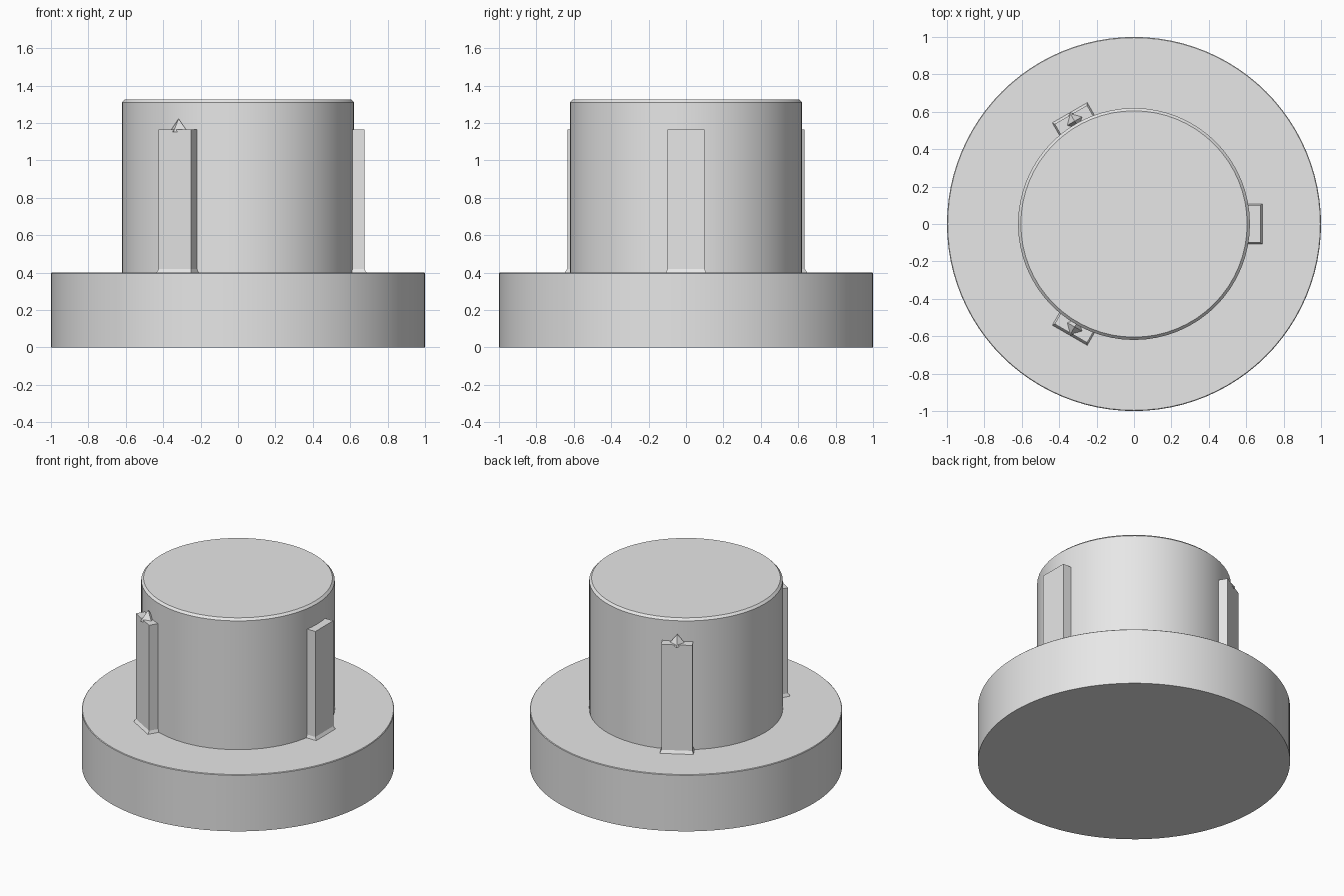
import bpy, bmesh, math
from mathutils import Matrix, Vector

if "Cube" in bpy.data.objects:
    bpy.data.objects.remove(bpy.data.objects["Cube"])

grey = bpy.data.materials.new("light grey")
grey.diffuse_color = (0.8, 0.8, 0.8, 1)
grey.use_nodes = True
grey.node_tree.nodes["Principled BSDF"].inputs["Base Color"].default_value = grey.diffuse_color


def finish(name, bm):
    bmesh.ops.recalc_face_normals(bm, faces=bm.faces)
    mesh = bpy.data.meshes.new(name)
    bm.to_mesh(mesh)
    bm.free()
    mesh.materials.append(grey)
    obj = bpy.data.objects.new(name, mesh)
    bpy.context.collection.objects.link(obj)
    return obj


def disc(name, radius, z0, z1, sides, bevel):
    bm = bmesh.new()
    bmesh.ops.create_cone(bm, cap_ends=True, segments=sides, radius1=radius,
                          radius2=radius, depth=z1 - z0,
                          matrix=Matrix.Translation((0, 0, (z0 + z1) / 2)))
    rim = [e for e in bm.edges if all(v.co.z > z1 - 1e-4 for v in e.verts)]
    bmesh.ops.bevel(bm, geom=rim, offset=bevel, segments=1, affect='EDGES')
    obj = finish(name, bm)
    bpy.ops.object.select_all(action='DESELECT')
    bpy.context.view_layer.objects.active = obj
    obj.select_set(True)
    bpy.ops.object.shade_smooth_by_angle(angle=math.radians(30))
    return obj


# Wide base and round plug
disc("base_disc", 1.0, 0.0, 0.4, 96, 0.004)
disc("plug", 0.62, 0.39, 1.325, 64, 0.015)


def rib(index, angle):
    turn = Matrix.Rotation(angle, 4, 'Z')
    bm = bmesh.new()
    # Upright bar with a slightly flared foot
    rings = [(0.395, 0.69, 0.11), (0.42, 0.675, 0.1), (1.165, 0.675, 0.1)]
    loops = [[bm.verts.new(p) for p in ((0.56, -w, z), (r, -w, z), (r, w, z), (0.56, w, z))]
             for z, r, w in rings]
    bm.faces.new(loops[0])
    bm.faces.new(loops[-1])
    for low, high in zip(loops, loops[1:]):
        for i in range(4):
            j = (i + 1) % 4
            bm.faces.new((low[i], low[j], high[j], high[i]))
    bm.transform(turn)
    finish(f"rib_{index}", bm)
    # Small pointed burr on top of the two rear ribs
    if index:
        bm = bmesh.new()
        bmesh.ops.create_cone(bm, cap_ends=True, segments=4, radius1=0.055,
                              radius2=0.0, depth=0.07,
                              matrix=turn @ Matrix.Translation((0.635, 0, 1.188)))
        finish(f"burr_{index}", bm)


# Three ribs spaced evenly around the plug
for k in range(3):
    rib(k, k * math.tau / 3)
